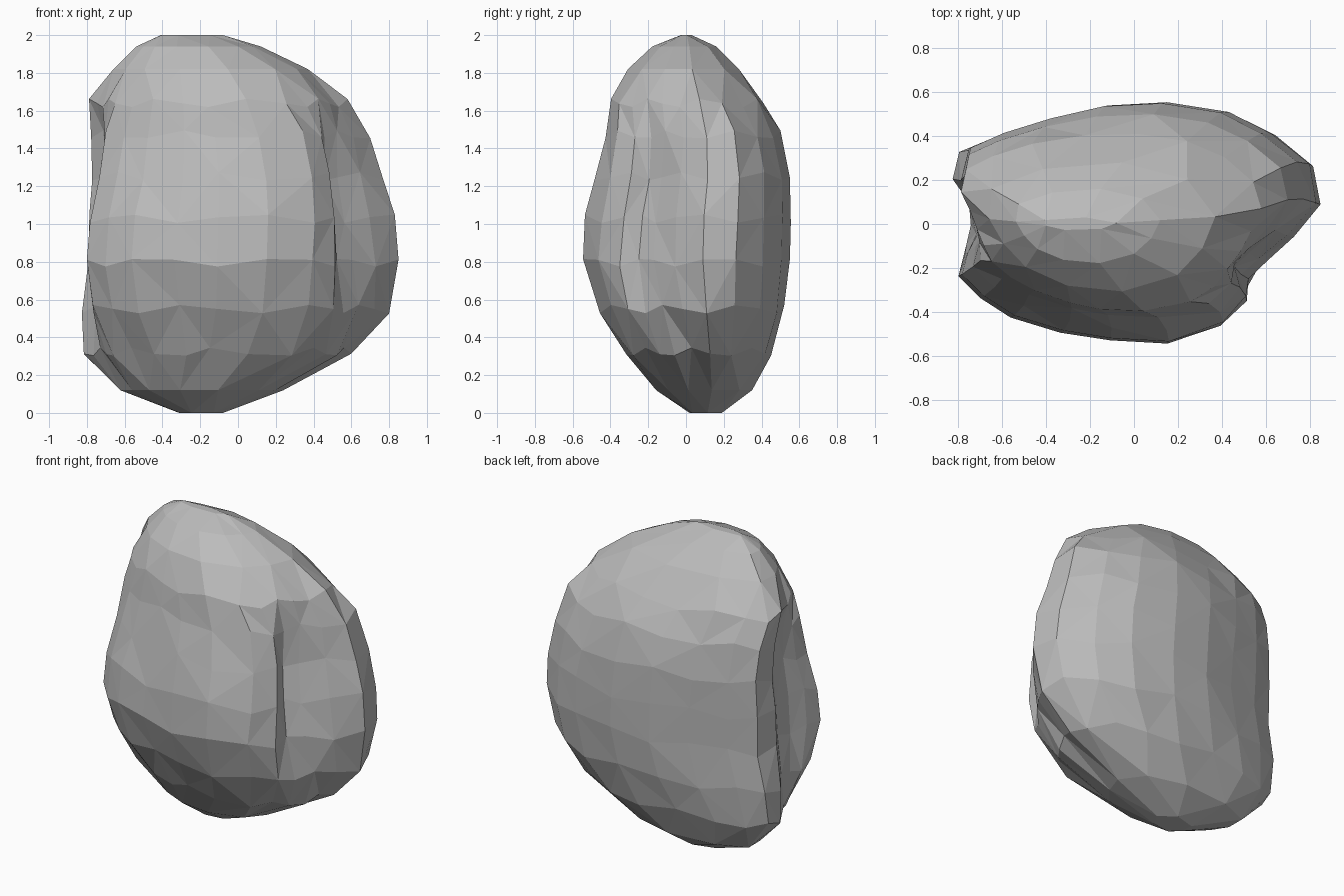
import bpy, bmesh, math

if "Cube" in bpy.data.objects:
    bpy.data.objects.remove(bpy.data.objects["Cube"])

# Cross-section with clefts on both sides, anticlockwise from the right
CLEFT = [(.85, .09), (.82, .27), (.64, .41), (.44, .51), (.15, .555), (-.12, .54),
         (-.36, .48), (-.60, .41), (-.77, .34), (-.81, .20), (-.73, .08), (-.74, -.04),
         (-.79, -.14), (-.82, -.24), (-.72, -.34), (-.58, -.43), (-.35, -.50), (-.12, -.535),
         (.15, -.55), (.40, -.46), (.51, -.34), (.49, -.24), (.57, -.17), (.71, -.06)]
# Plain rounded cross-section for the ends
ROUND = [(.85, .09), (.80, .25), (.64, .41), (.42, .51), (.15, .555), (-.12, .55),
         (-.38, .50), (-.62, .42), (-.79, .33), (-.85, .19), (-.84, .07), (-.81, -.04),
         (-.76, -.14), (-.71, -.24), (-.62, -.34), (-.50, -.42), (-.33, -.50), (-.12, -.54),
         (.12, -.55), (.34, -.50), (.51, -.41), (.63, -.30), (.73, -.18), (.80, -.05)]
# height, left, right, front, back, left cleft, right cleft, skew, point spacing
RINGS = [(0.00, -.32, -.08, .01, .19, 0, 0, 0, 4), (0.12, -.62, .24, -.16, .35, 0, 0, .22, 2),
         (0.32, -.79, .60, -.32, .45, .35, .1, .28, 1), (0.55, -.84, .80, -.46, .52, .8, .4, .1, 1),
         (0.80, -.83, .85, -.55, .55, 1, .8, 0, 1), (1.03, -.82, .83, -.54, .555, 1, 1, .03, 1),
         (1.25, -.79, .77, -.49, .55, .9, 1, .08, 1), (1.47, -.78, .70, -.43, .50, .7, .65, .13, 1),
         (1.64, -.77, .58, -.40, .41, .3, .2, .2, 1), (1.82, -.66, .37, -.31, .28, 0, 0, .15, 2),
         (1.94, -.54, .12, -.18, .16, 0, 0, .1, 2), (2.00, -.42, -.08, -.03, .03, 0, 0, 0, 4)]
n = len(ROUND)


def ring_points(z, left, right, front, back, left_cleft, right_cleft, skew, step):
    for a, b in zip(ROUND, CLEFT):
        s = left_cleft if a[0] < 0 else right_cleft
        u = (a[0] + (b[0] - a[0]) * s) / .85
        v = (a[1] + (b[1] - a[1]) * s) / .555
        dy = v * (back - front) / 2
        # back right quarter stays unskewed
        lean = 0 if u > 0 and v > 0 else skew * dy * min(1, abs(u) * 3)
        yield ((left + right) / 2 + u * (right - left) / 2 - lean,
               (front + back) / 2 + dy, z)


# Rings have fewer points toward the ends
bm = bmesh.new()
rings = []
for k, spec in enumerate(RINGS):
    step = spec[-1]
    points = list(ring_points(*spec))
    made = {}
    for i in range(0, n, step):
        made[i] = bm.verts.new(points[i])
        if step == 1:  # slight unevenness
            made[i].co.z += .025 * math.sin(i * 2.1 + k * 1.7)
    rings.append([made[((i + step // 2) // step * step) % n] for i in range(n)])


def triangle(*verts):
    if len(set(verts)) == 3:
        bm.faces.new(verts)


# Boulder: stacked rings joined by triangles with alternating diagonals
for k, (lo, hi) in enumerate(zip(rings, rings[1:])):
    for i in range(n):
        j = (i + 1) % n
        if (i + k) % 2:
            triangle(lo[i], lo[j], hi[j])
            triangle(lo[i], hi[j], hi[i])
        else:
            triangle(lo[i], lo[j], hi[i])
            triangle(lo[j], hi[j], hi[i])
bm.faces.new(list(dict.fromkeys(rings[0]))[::-1])
bm.faces.new(list(dict.fromkeys(rings[-1])))
bmesh.ops.recalc_face_normals(bm, faces=bm.faces[:])

mesh = bpy.data.meshes.new("boulder")
bm.to_mesh(mesh)
bm.free()
boulder = bpy.data.objects.new("boulder", mesh)
bpy.context.collection.objects.link(boulder)

stone = bpy.data.materials.new("stone_grey")
stone.diffuse_color = (.5, .5, .5, 1)
stone.use_nodes = True
stone.node_tree.nodes["Principled BSDF"].inputs["Base Color"].default_value = stone.diffuse_color
mesh.materials.append(stone)
